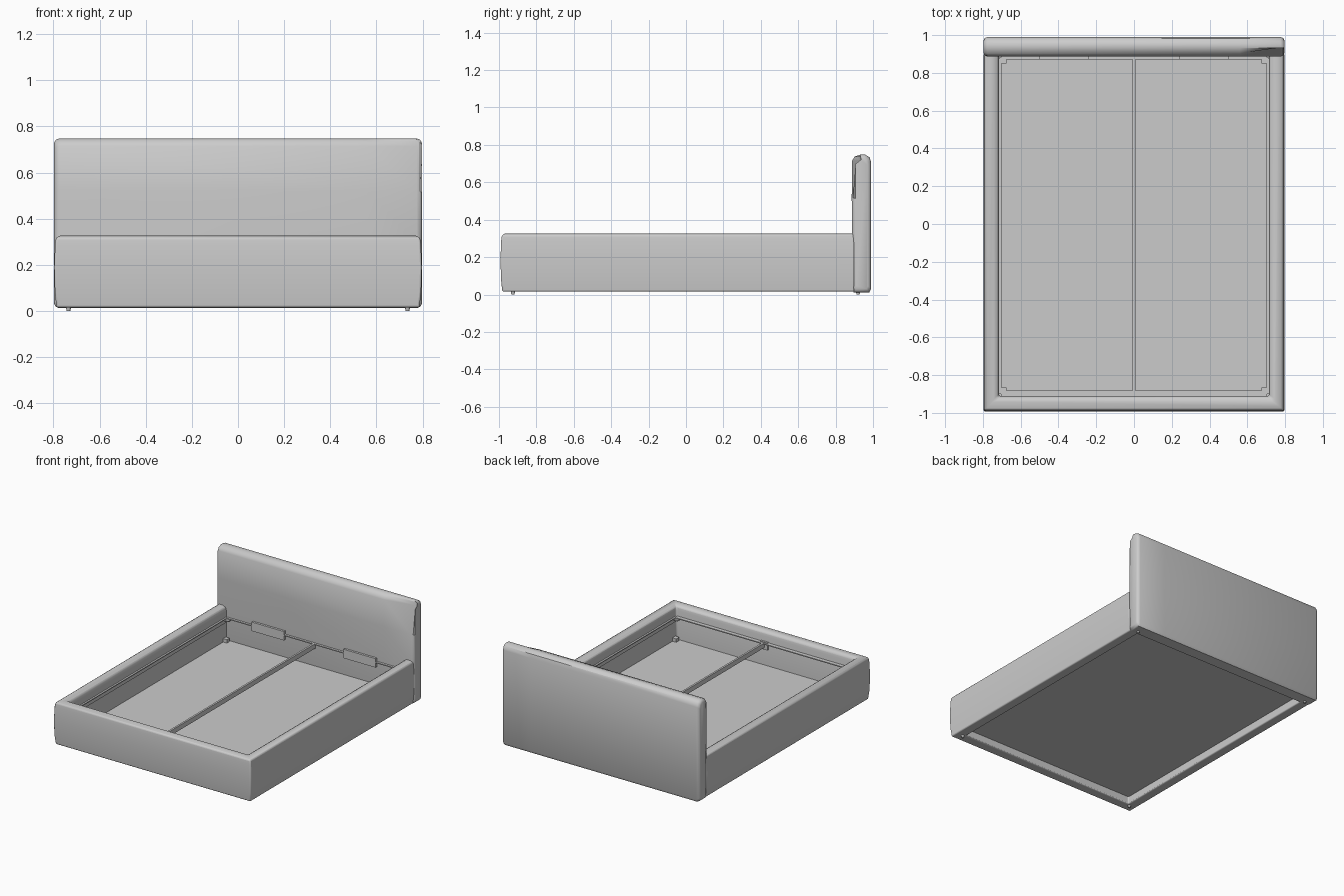
import bpy, bmesh
from math import radians

if "Cube" in bpy.data.objects:
    bpy.data.objects.remove(bpy.data.objects["Cube"])


def finish(bm, name, bevel=0.0, segments=3, smooth=True):
    bmesh.ops.recalc_face_normals(bm, faces=bm.faces)
    me = bpy.data.meshes.new(name)
    bm.to_mesh(me)
    bm.free()
    ob = bpy.data.objects.new(name, me)
    bpy.context.collection.objects.link(ob)
    if bevel:
        mod = ob.modifiers.new("bevel", 'BEVEL')
        mod.width, mod.segments = bevel, segments
        mod.limit_method, mod.angle_limit = 'ANGLE', radians(40)
    if smooth:
        bpy.ops.object.select_all(action='DESELECT')
        ob.select_set(True)
        bpy.context.view_layer.objects.active = ob
        bpy.ops.object.shade_smooth_by_angle(angle=radians(40))
    return ob


def loft(rings):
    """Skin equal-length closed rings and cap both ends."""
    bm = bmesh.new()
    vs = [[bm.verts.new(p) for p in r] for r in rings]
    n = len(vs[0])
    for a, b in zip(vs, vs[1:]):
        for i in range(n):
            bm.faces.new((a[i], a[(i + 1) % n], b[(i + 1) % n], b[i]))
    bm.faces.new(vs[0])
    bm.faces.new(vs[-1])
    return bm


def box(name, x, y, z, bevel=0.0):
    bm = bmesh.new()
    bmesh.ops.create_cube(bm, size=1)
    for v in bm.verts:
        v.co = [lo + (hi - lo) * (c + 0.5) for c, (lo, hi) in zip(v.co, (x, y, z))]
    return finish(bm, name, bevel, 2, bool(bevel))


# Upholstered U-shaped frame: padded section swept with mitred corners
section = [(0, 0.015), (0.072, 0.015), (0.079, 0.08), (0.082, 0.19),
           (0.078, 0.29), (0.074, 0.318), (0.056, 0.327), (0.026, 0.327),
           (0.006, 0.315), (0, 0.29)]


def frame_ring(sx, y0, dy):
    return [(sx * (0.715 + d), y0 - dy * d, z) for d, z in section]


finish(loft([frame_ring(-1, 0.90, 0), frame_ring(-1, -0.91, 1),
             frame_ring(1, -0.91, 1), frame_ring(1, 0.90, 0)]),
       "upholstered_frame", 0.008)

# Headboard: rounded slab lofted along x with softened ends
board = [(0.895, 0.012), (0.980, 0.012), (0.990, 0.03), (0.990, 0.705),
         (0.982, 0.733), (0.958, 0.748), (0.932, 0.748), (0.902, 0.738),
         (0.888, 0.715), (0.886, 0.52), (0.888, 0.30), (0.892, 0.03)]


def board_ring(x, inset):
    k = 1 - inset / 0.05
    return [(x, 0.94 + (y - 0.94) * k, 0.38 + (z - 0.38) * (1 - inset / 0.37))
            for y, z in board]


bm = loft([board_ring(-0.797, 0.018), board_ring(-0.790, 0.006),
           board_ring(-0.775, 0), board_ring(0.56, 0), board_ring(0.775, 0),
           board_ring(0.790, 0.006), board_ring(0.797, 0.018)])
# Pinched upper corner of the padding
for v in bm.verts:
    if v.co.x > 0.7 and v.co.z > 0.7 and v.co.y < 0.92:
        v.co.y = 0.935
finish(bm, "headboard")

# Storage floor and central support beam
box("floor_panel", (-0.718, 0.718), (-0.912, 0.892), (0.07, 0.08))
box("center_beam", (-0.007, 0.007), (-0.90, 0.885), (0.215, 0.25))
box("beam_bracket", (-0.03, 0.03), (-0.912, -0.895), (0.20, 0.255))

# Slat ledges (angle profile) around the inside
for s in (-1, 1):
    side = "left" if s < 0 else "right"

    def mx(a, b):
        return tuple(sorted((s * a, s * b)))

    box(side + "_ledge", mx(0.702, 0.716), (-0.90, 0.88), (0.243, 0.25))
    box(side + "_ledge_web", mx(0.708, 0.716), (-0.90, 0.88), (0.215, 0.245))
    # Headboard mounting plates
    box(side + "_mount_plate", mx(0.24, 0.50), (0.872, 0.89), (0.21, 0.275))
    # Corner brackets and small feet
    for end, y in (("front", (-0.90, -0.865)), ("back", (0.85, 0.882))):
        box(f"{side}_{end}_ledge_bracket", mx(0.675, 0.71), y, (0.235, 0.243))
        box(f"{side}_{end}_floor_bracket", mx(0.685, 0.716), y, (0.08, 0.105))
    for end, y in (("front", -0.925), ("back", 0.92)):
        bm = bmesh.new()
        bmesh.ops.create_cone(bm, cap_ends=True, segments=16, radius1=0.008,
                              radius2=0.012, depth=0.02)
        bmesh.ops.translate(bm, verts=bm.verts, vec=(s * 0.735, y, 0.01))
        finish(bm, f"{side}_{end}_foot")

box("front_ledge", (-0.705, 0.705), (-0.912, -0.882), (0.243, 0.25))
box("back_ledge", (-0.705, 0.705), (0.872, 0.892), (0.243, 0.25))
